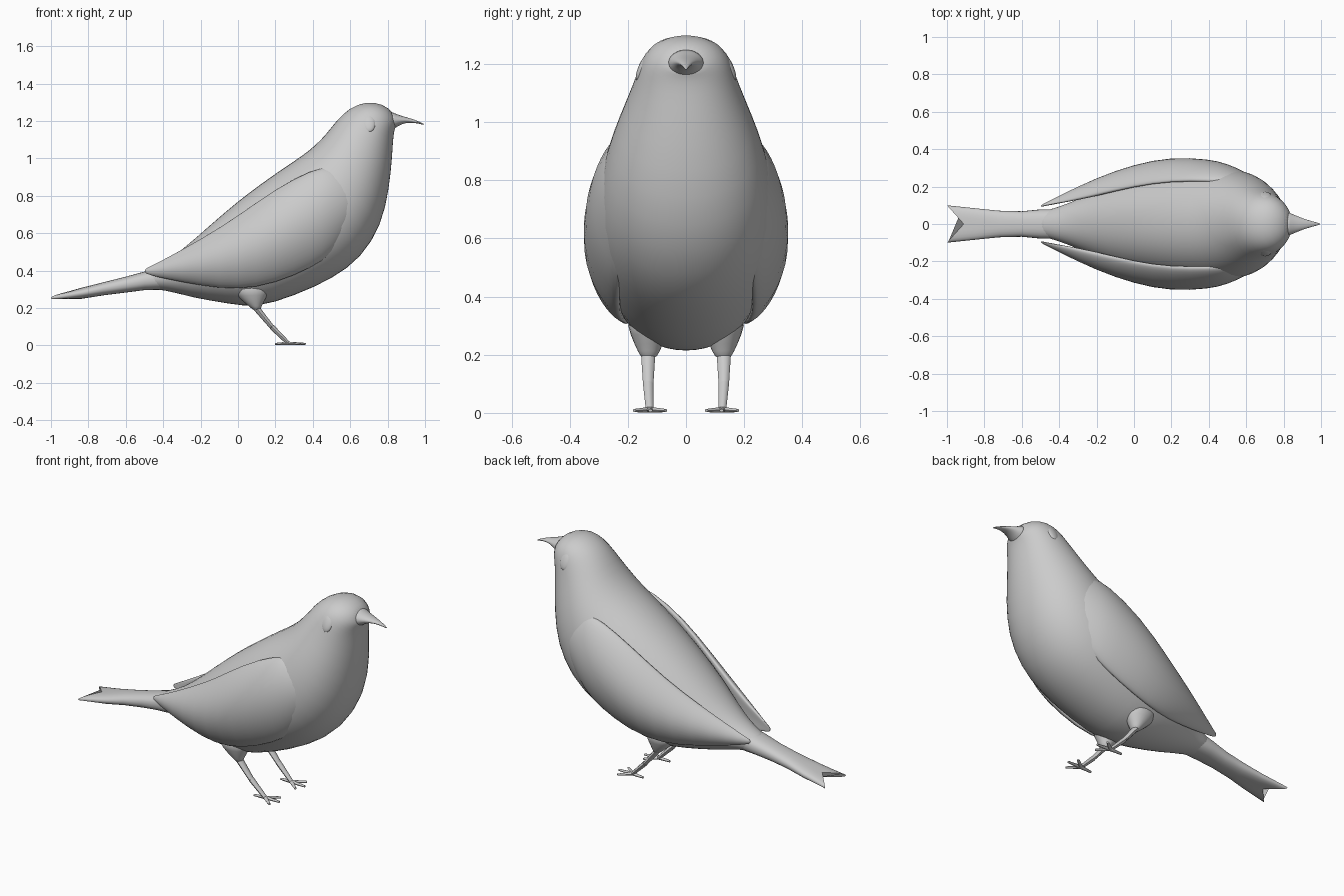
import bpy, bmesh, math
from mathutils import Vector

if "Cube" in bpy.data.objects:
    bpy.data.objects.remove(bpy.data.objects["Cube"])


def finish(name, bm, mirror=False, subsurf=0, angle=None):
    bmesh.ops.recalc_face_normals(bm, faces=bm.faces)
    me = bpy.data.meshes.new(name)
    bm.to_mesh(me)
    bm.free()
    ob = bpy.data.objects.new(name, me)
    bpy.context.collection.objects.link(ob)
    for p in me.polygons:
        p.use_smooth = True
    if angle:
        bpy.ops.object.select_all(action='DESELECT')
        bpy.context.view_layer.objects.active = ob
        ob.select_set(True)
        bpy.ops.object.shade_smooth_by_angle(angle=math.radians(angle))
    if mirror:
        m = ob.modifiers.new("Mirror", 'MIRROR')
        m.use_axis = (False, True, False)
        m.use_clip = False
        m.use_mirror_merge = False
    if subsurf:
        s = ob.modifiers.new("Subsurf", 'SUBSURF')
        s.levels = s.render_levels = subsurf
    return ob


def skin(bm, rings):
    vs = [[bm.verts.new(p) for p in r] for r in rings]
    n = len(rings[0])
    for a, b in zip(vs, vs[1:]):
        for i in range(n):
            j = (i + 1) % n
            bm.faces.new((a[i], a[j], b[j], b[i]))
    bm.faces.new(vs[0])
    bm.faces.new(vs[-1])


def slice_ring(xt, zt, xb, zb, w, n=24, p=2.0):
    # superellipse slice between a back point and a belly point
    ring = []
    for i in range(n):
        a = 2 * math.pi * i / n
        c, s = math.cos(a), math.sin(a)
        c = math.copysign(abs(c) ** (2 / p), c)
        s = math.copysign(abs(s) ** (2 / p), s)
        ring.append(Vector(((xt + xb) / 2 + c * (xt - xb) / 2, w * s,
                            (zt + zb) / 2 + c * (zt - zb) / 2)))
    return ring


def limb(bm, a, b, ra, rb, flat=1.0, n=8):
    # tapered tube, with its thickness in the xz plane scaled by flat
    a, b = Vector(a), Vector(b)
    d = (b - a).normalized()
    ref = Vector((0, 1, 0)) if abs(d.y) < 0.8 else Vector((1, 0, 0))
    v = d.cross(ref).normalized()
    u = v.cross(d)
    rings = []
    for c, r in ((a, ra), (b, rb)):
        rings.append([c + u * r * math.cos(t) + v * r * flat * math.sin(t)
                      for t in (2 * math.pi * i / n for i in range(n))])
    skin(bm, rings)


# body and head: back point, belly point, half width
body = [(-.55, .383, -.50, .297, .065), (-.42, .425, -.40, .302, .085),
        (-.30, .51, -.25, .255, .145), (-.15, .645, -.05, .222, .225),
        (0, .775, .10, .198, .265), (.12, .865, .30, .262, .295),
        (.24, .95, .51, .355, .31), (.34, 1.015, .66, .465, .305),
        (.41, 1.07, .77, .64, .28), (.47, 1.13, .81, .84, .237),
        (.53, 1.21, .825, 1.0, .187), (.595, 1.27, .83, 1.10, .162),
        (.68, 1.305, .835, 1.14, .14), (.77, 1.295, .84, 1.16, .10),
        (.835, 1.245, .845, 1.17, .05)]
bm = bmesh.new()
skin(bm, [slice_ring(*s, p=2.1) for s in body])
finish("body", bm, subsurf=1)

# forked tail
bm = bmesh.new()
rings = [slice_ring(x, t, x, b, w, p=2.4)
         for x, t, b, w in ((-.35, .44, .30, .08), (-.5, .395, .296, .078),
                            (-.6, .368, .283, .068), (-.72, .338, .268, .071),
                            (-.84, .308, .249, .083))]
end = slice_ring(-1, .268, -1, .24, .1, p=2.4)
for v in end:
    k = 1 - abs(v.y) / .1
    v.x += .09 * k
    v.z += .018 * k
rings.append(end)
skin(bm, rings)
finish("tail", bm, angle=50)

# beak
beak = [(.80, 1.262, .82, 1.145, .075), (.835, 1.243, .84, 1.162, .058),
        (.87, 1.229, .875, 1.184, .043), (.91, 1.218, .91, 1.192, .028),
        (.955, 1.204, .955, 1.189, .014), (1.0, 1.182, .997, 1.178, .003)]
bm = bmesh.new()
skin(bm, [slice_ring(*s, n=16) for s in beak])
finish("beak", bm, subsurf=1, angle=60)

# folded wings: x, top z, bottom z, outer y, inward bow
wing = [(-.50, .408, .388, .10, .2), (-.47, .422, .376, .115, .2),
        (-.40, .458, .358, .152, .3), (-.20, .568, .318, .25, .3),
        (0, .695, .293, .322, .32), (.20, .842, .328, .362, .3),
        (.40, .947, .415, .35, .25), (.50, .96, .485, .325, .2),
        (.60, .93, .60, .277, .15), (.65, .87, .69, .24, .1)]
rings = []
for x, t, b, y, bow in wing:
    h, zc = (t - b) / 2, (t + b) / 2
    th = min(.05, .4 * h)
    ring = []
    for i in range(20):
        a = 2 * math.pi * i / 20
        c, s = math.cos(a), math.sin(a)
        ring.append(Vector((x, y - th + th * c - bow * h * s * s, zc + h * s)))
    rings.append(ring)
bm = bmesh.new()
skin(bm, rings)
finish("wings", bm, mirror=True, subsurf=1)

# eyes
bm = bmesh.new()
bmesh.ops.create_uvsphere(bm, u_segments=20, v_segments=12, radius=1)
for v in bm.verts:
    v.co = Vector((.70 + .036 * v.co.x, .146 + .018 * v.co.y - .02 * v.co.z,
                   1.19 + .05 * v.co.z))
finish("eyes", bm, mirror=True)

# thighs blending out of the belly
bm = bmesh.new()
skin(bm, [slice_ring(xt, z1, xb, z2, w, n=12) for xt, z1, xb, z2, w in
          ((-.06, .34, .20, .34, .09), (-.01, .26, .16, .27, .065),
           (.07, .20, .125, .205, .035), (.085, .185, .12, .19, .024))])
for v in bm.verts:
    v.co.y += .128
finish("thighs", bm, mirror=True, subsurf=1)

# legs and feet
bm = bmesh.new()
foot = (.27, .125, .011)
limb(bm, (.09, .13, .21), (.18, .13, .10), .025, .018, .7)
limb(bm, (.18, .13, .10), foot, .018, .013, .8)
for tx, ty in ((.362, .122), (.335, .178), (.335, .07), (.197, .128)):
    limb(bm, foot, (tx, ty, .008), .012, .007, .8)
finish("legs", bm, mirror=True, angle=50)
